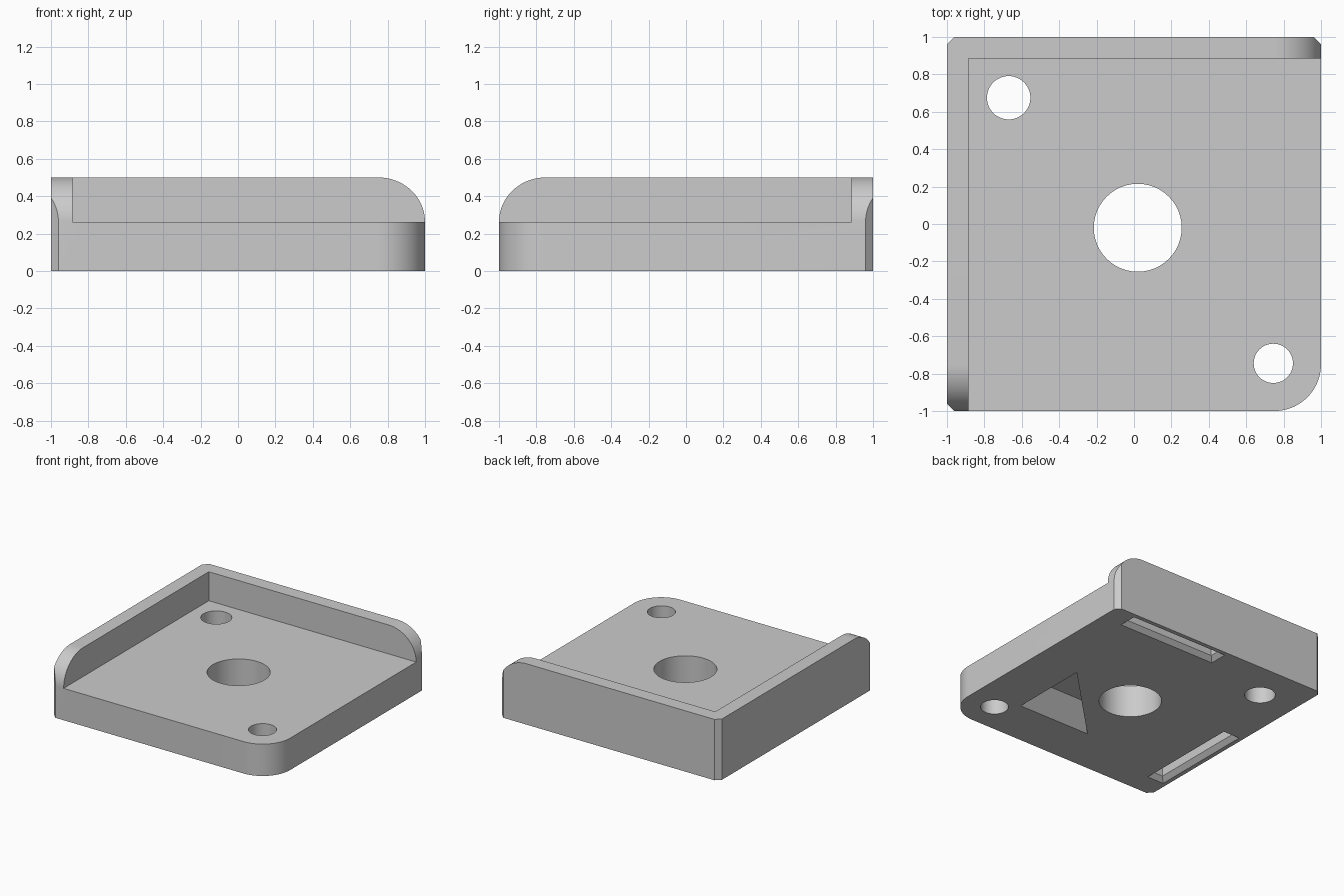
import bpy, bmesh, math
from mathutils import Vector

cube = bpy.data.objects.get("Cube")
if cube:
    bpy.data.objects.remove(cube, do_unlink=True)

FLOOR, TOP = 0.262, 0.5      # plate thickness, wall height
WALL = 0.885                 # inner face of the walls
R, C = 0.25, 0.04            # rounding radius, corner chamfer

grey = bpy.data.materials.new("light grey")
grey.use_nodes = True
grey.diffuse_color = (0.6, 0.6, 0.6, 1)
grey.node_tree.nodes["Principled BSDF"].inputs["Base Color"].default_value = (0.6, 0.6, 0.6, 1)


def loft(name, rings):
    """Closed solid through matching rings of points."""
    bm = bmesh.new()
    loops = [[bm.verts.new(p) for p in ring] for ring in rings]
    n = len(loops[0])
    bm.faces.new(loops[0])
    bm.faces.new(loops[-1])
    for a, b in zip(loops, loops[1:]):
        for i in range(n):
            j = (i + 1) % n
            bm.faces.new((a[i], a[j], b[j], b[i]))
    bmesh.ops.recalc_face_normals(bm, faces=bm.faces)
    mesh = bpy.data.meshes.new(name)
    bm.to_mesh(mesh)
    bm.free()
    mesh.materials.append(grey)
    ob = bpy.data.objects.new(name, mesh)
    bpy.context.collection.objects.link(ob)
    return ob


def prism(name, outline, z0, z1):
    return loft(name, [[(x, y, z) for x, y in outline] for z in (z0, z1)])


def rect(x0, x1, y0, y1, inset=0):
    return [(x0 + inset, y0 + inset), (x1 - inset, y0 + inset),
            (x1 - inset, y1 - inset), (x0 + inset, y1 - inset)]


def arc(cx, cy, r, a0, a1, steps):
    return [(cx + r * math.cos(a), cy + r * math.sin(a))
            for a in (math.radians(a0 + (a1 - a0) * i / steps) for i in range(steps + 1))]


def cut(body, cutter):
    mod = body.modifiers.new("cut", 'BOOLEAN')
    mod.operation, mod.solver, mod.object = 'DIFFERENCE', 'EXACT', cutter
    bpy.context.view_layer.objects.active = body
    bpy.ops.object.modifier_apply(modifier=mod.name)
    bpy.data.objects.remove(cutter, do_unlink=True)


# Body: square with three chamfered corners and one rounded
outline = [(1, 1 - C), (1 - C, 1), (C - 1, 1), (-1, 1 - C), (-1, C - 1), (C - 1, -1)]
outline += arc(1 - R, R - 1, R, -90, 0, 20)
body = prism("corner_tray", outline, 0, TOP)

# Open floor between the two walls
cut(body, prism("floor_cutter", rect(-WALL, 1.2, -1.2, WALL), FLOOR, 0.8))

# Rounded wall ends, mirrored across the diagonal
rise = TOP - FLOOR
profile = [(1 - R + R * u, FLOOR + rise * v) for u, v in arc(0, 0, 1, 0, 90, 20)]
profile += [(1 - R, 0.7), (1.2, 0.7), (1.2, FLOOR)]
cut(body, loft("back_wall_end", [[(p, y, z) for p, z in profile] for y in (WALL - 0.05, 1.2)]))
cut(body, loft("side_wall_end", [[(x, -p, z) for p, z in profile] for x in (-1.2, 0.05 - WALL)]))

# Through holes
for x, y, r in ((0.02, -0.02, 0.235), (-0.67, 0.675, 0.116), (0.745, -0.745, 0.105)):
    cut(body, prism("hole_cutter", arc(x, y, r, 0, 352.5, 47), -0.2, 0.8))

# Underside slots with bevelled mouths
B = 0.035
for box in ((-0.08, 0.81, 0.815, 0.965), (-0.965, -0.815, -0.81, 0.08)):
    levels = ((-B, -0.01), (B, 0.025 + 0.01), (B, 0.15))
    levels = ((-0.01, -0.01), (B, B), (B, 0.15))
    cut(body, loft("slot_cutter", [[(x, y, z) for x, y in rect(*box, i)] for i, z in levels]))

# Underside triangular pocket with one sloping side
a, b, d = 0.605, -0.05, 0.155
mouth = [(a, -a), (a, -b), (b, -a)]
roof = [(a, d - a), (a, -b), (b + d, d - a)]
low = [Vector((x, y, 0)) for x, y in mouth]
high = [Vector((x, y, d)) for x, y in roof]
step = 0.05
under = [p - (q - p) * step for p, q in zip(low, high)]
cut(body, loft("pocket_cutter", [under, high]))

# Smooth curved faces, crisp edges elsewhere
bpy.ops.object.select_all(action='DESELECT')
body.select_set(True)
bpy.context.view_layer.objects.active = body
bpy.ops.object.shade_smooth_by_angle(angle=math.radians(25))
